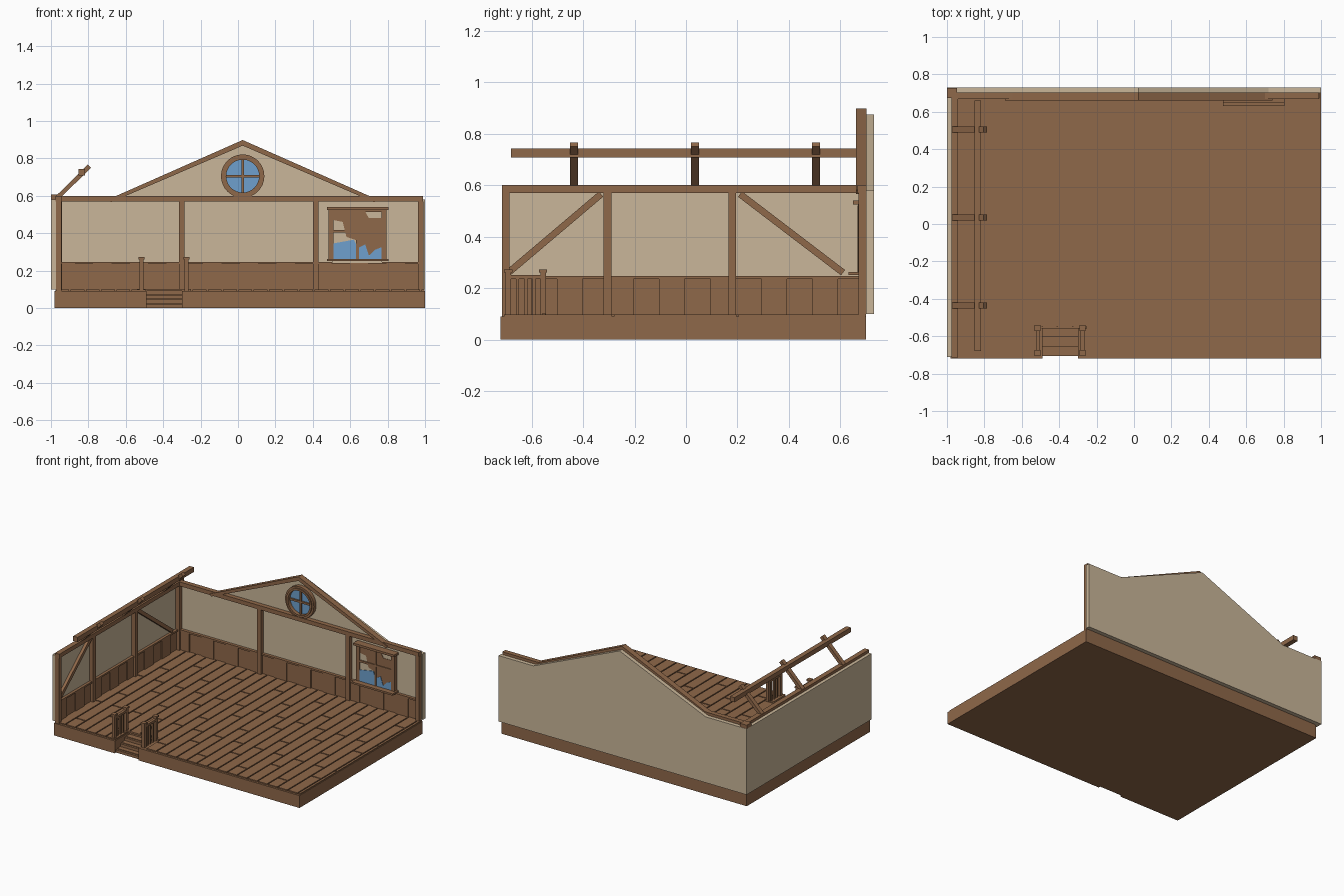
import bpy, bmesh, math
from mathutils import Matrix, Vector

old = bpy.data.objects.get("Cube")
if old:
    bpy.data.objects.remove(old, do_unlink=True)


def material(name, rgb):
    m = bpy.data.materials.new(name)
    m.use_nodes = True
    m.diffuse_color = (*rgb, 1)
    m.node_tree.nodes["Principled BSDF"].inputs["Base Color"].default_value = (*rgb, 1)
    return m


WOOD = material("brown wood", (0.275, 0.138, 0.067))
PLASTER = material("tan plaster", (0.59, 0.47, 0.32))
GLASS = material("blue glass", (0.156, 0.352, 0.61))


def finish(name, bm, mat):
    bmesh.ops.recalc_face_normals(bm, faces=bm.faces)
    mesh = bpy.data.meshes.new(name)
    bm.to_mesh(mesh)
    bm.free()
    mesh.materials.append(mat)
    ob = bpy.data.objects.new(name, mesh)
    bpy.context.collection.objects.link(ob)
    return ob


def boxes(name, spans, mat=WOOD):
    """One object made of boxes, each given as x, y and z ranges."""
    bm = bmesh.new()
    for span in spans:
        mid = Vector([(a + b) / 2 for a, b in span])
        size = [b - a for a, b in span]
        bmesh.ops.create_cube(bm, size=1, matrix=Matrix.Translation(mid) @ Matrix.Diagonal((*size, 1)))
    return finish(name, bm, mat)


def prism(name, outline, axis, lo, hi, mat=WOOD):
    """Extrude a flat outline along x (outline in y, z) or y (outline in x, z)."""
    bm = bmesh.new()
    place = (lambda p: (lo, *p)) if axis == "x" else (lambda p: (p[0], lo, p[1]))
    face = bm.faces.new([bm.verts.new(place(p)) for p in outline])
    out = bmesh.ops.extrude_face_region(bm, geom=[face])
    move = (hi - lo, 0, 0) if axis == "x" else (0, hi - lo, 0)
    bmesh.ops.translate(bm, vec=move, verts=[v for v in out["geom"] if isinstance(v, bmesh.types.BMVert)])
    return finish(name, bm, mat)


def strip(a, b, width):
    """Rectangle outline around the line from a to b."""
    a, b = Vector(a), Vector(b)
    d = (b - a).normalized() * width / 2
    n = Vector((-d.y, d.x))
    return [a + n, b + n, b - n, a - n]


# Base with a notch for the steps
WEST, EAST, SOUTH, NORTH = -0.98, 1.0, -0.72, 0.70
STEP_W, STEP_E, STEP_N = -0.49, -0.30, -0.55
TOP = 0.09
boxes("base", [((WEST, EAST), (STEP_N, NORTH), (0, TOP)),
               ((WEST, STEP_W), (SOUTH, STEP_N), (0, TOP)),
               ((STEP_E, EAST), (SOUTH, STEP_N), (0, TOP))])

# Floor boards in staggered lengths, cut round the notch
FLOOR, GAP, WIDE, LONG = 0.098, 0.004, 0.0815, 0.483
planks = []
x, column = WEST, 0
while x < EAST - 0.02:
    x_end = min(x + WIDE, EAST)
    cut = x_end > STEP_W + 0.01 and x < STEP_E - 0.01
    start = STEP_N if cut else SOUTH + 0.01
    seam = (0.20, 0.20, 0.38, 0.20, 0.53)[column % 4 + 1 if column else 0]
    seams = [seam - LONG * k for k in (2, 1, 0, -1)]
    ends = [start] + [s for s in seams if start + 0.03 < s < 0.66] + [NORTH]
    for a, b in zip(ends, ends[1:]):
        planks.append(((x + GAP, x_end - GAP), (a + GAP, b - GAP), (TOP, FLOOR)))
    x, column = x_end, column + 1
boxes("floor_boards", planks)

# Steps
boxes("steps", [((STEP_W, STEP_E), (-0.705 + 0.05 * i, STEP_N), (0.025 * i, 0.025 * i + 0.02))
                for i in range(3)]
      + [((STEP_W, STEP_E), (-0.69 + 0.05 * i, STEP_N), (0.025 * i, 0.025 * i + 0.025)) for i in range(3)])
boxes("step_nosing", [((-0.54, -0.25), (-0.56, -0.545), (TOP, 0.102))])

# Stair railings
for side, rx in (("right", -0.515), ("left", -0.275)):
    parts = []
    for py in (-0.69, -0.555):
        parts.append(((rx - 0.011, rx + 0.011), (py - 0.011, py + 0.011), (TOP, 0.26)))
        parts.append(((rx - 0.016, rx + 0.016), (py - 0.016, py + 0.016), (0.26, 0.272)))
    for py in (-0.655, -0.622, -0.59):
        parts.append(((rx - 0.006, rx + 0.006), (py - 0.006, py + 0.006), (TOP, 0.236)))
    parts.append(((rx - 0.01, rx + 0.01), (-0.69, -0.555), (0.235, 0.25)))
    boxes(side + "_railing", parts)

# Plaster walls
prism("back_wall", [(-1, 0.1), (1, 0.1), (1, 0.58), (0.72, 0.58), (0.025, 0.875), (-0.67, 0.58), (-1, 0.58)],
      "y", 0.70, 0.73, PLASTER)
boxes("right_wall", [((-1, -0.973), (-0.71, 0.70), (0.1, 0.58))], PLASTER)

# Wainscot boards of alternating depth, with a cap rail
DADO = 0.235


def wainscot(lo, hi, count):
    step = (hi - lo) / count
    return [(lo + i * step, lo + (i + 1) * step, 0.007 * (i % 2)) for i in range(count)]


boxes("back_wainscot", [((a, b), (0.683 + d, 0.70), (TOP, DADO)) for a, b, d in wainscot(-0.97, 0.99, 20)])
boxes("right_wainscot", [((-0.974, -0.958 - d), (a, b), (TOP, DADO)) for a, b, d in wainscot(-0.70, 0.69, 14)])
boxes("cap_rails", [((-0.97, 0.99), (0.678, 0.70), (DADO, 0.247)),
                    ((-0.974, -0.953), (-0.70, 0.69), (DADO, 0.247))])

# Posts and top beams
BEAM = 0.57
boxes("back_posts", [((px - 0.015, px + 0.015), (0.67, 0.70), (TOP, BEAM))
                     for px in (-0.957, -0.30, 0.415, 0.977)])
boxes("right_posts", [((-0.974, -0.944), (py - 0.015, py + 0.015), (TOP, BEAM))
                      for py in (-0.70, -0.305, 0.18)])
boxes("back_beam", [((-0.975, 0.99), (0.667, 0.702), (BEAM, 0.60))])
boxes("right_beam", [((-0.976, -0.94), (-0.715, 0.70), (BEAM, 0.60))])
boxes("corner_cap", [((-1, -0.945), (0.675, 0.728), (0.58, 0.606))])

# Slanted braces on the right wall
for name, a, b in (("front_brace", (-0.69, 0.26), (-0.33, 0.565)), ("rear_brace", (0.21, 0.565), (0.61, 0.26))):
    prism(name, strip(a, b, 0.026), "x", -0.974, -0.952)

# Rafter stubs and purlin
for i, ry in enumerate((-0.435, 0.035, 0.505)):
    prism(f"rafter_{i + 1}", strip((-0.965, 0.59), (-0.795, 0.758), 0.024), "y", ry - 0.016, ry + 0.016)
boxes("purlin", [((-0.853, -0.818), (-0.68, 0.66), (0.708, 0.742))])

# Gable trim
prism("gable_trim", [(-0.69, 0.582), (0.025, 0.898), (0.74, 0.582), (0.73, 0.565), (0.025, 0.868), (-0.68, 0.565)],
      "y", 0.66, 0.702)

# Round window
CX, CZ = 0.025, 0.705


def ring(name, inner, outer, front, back):
    bm = bmesh.new()
    pts = [bm.verts.new((CX + r, y, CZ)) for r, y in ((inner, front), (outer, front), (outer, back), (inner, back))]
    edges = [bm.edges.new((pts[i], pts[(i + 1) % 4])) for i in range(4)]
    bmesh.ops.spin(bm, geom=pts + edges, cent=(CX, 0, CZ), axis=(0, 1, 0), angle=math.tau, steps=32)
    bmesh.ops.remove_doubles(bm, verts=bm.verts, dist=0.0005)
    ob = finish(name, bm, WOOD)
    bpy.ops.object.select_all(action="DESELECT")
    ob.select_set(True)
    bpy.context.view_layer.objects.active = ob
    bpy.ops.object.shade_smooth_by_angle()


ring("round_frame_outer", 0.10, 0.116, 0.672, 0.702)
ring("round_frame_inner", 0.088, 0.102, 0.664, 0.702)
circle = [(CX + 0.095 * math.cos(math.tau * i / 32), CZ + 0.095 * math.sin(math.tau * i / 32)) for i in range(32)]
prism("round_glass", circle, "y", 0.692, 0.699, GLASS)
boxes("round_bars", [((CX - 0.007, CX + 0.007), (0.68, 0.70), (CZ - 0.09, CZ + 0.09)),
                     ((CX - 0.09, CX + 0.09), (0.681, 0.70), (CZ - 0.007, CZ + 0.007))])

# Square window
boxes("window_frame", [((0.485, 0.511), (0.668, 0.70), (0.255, 0.525)),
                       ((0.767, 0.793), (0.668, 0.70), (0.255, 0.525)),
                       ((0.485, 0.793), (0.668, 0.70), (0.512, 0.528)),
                       ((0.475, 0.805), (0.648, 0.70), (0.524, 0.54)),
                       ((0.475, 0.805), (0.632, 0.70), (0.25, 0.263))])
boxes("window_bars", [((0.632, 0.646), (0.667, 0.70), (0.26, 0.52)),
                      ((0.505, 0.77), (0.668, 0.70), (0.403, 0.417))])
boxes("window_backing", [((0.505, 0.77), (0.677, 0.682), (0.24, 0.52))], PLASTER)
prism("window_shade", [(0.51, 0.47), (0.56, 0.46), (0.58, 0.38), (0.64, 0.36), (0.64, 0.29), (0.72, 0.28),
                       (0.767, 0.30), (0.767, 0.48), (0.70, 0.48), (0.68, 0.515), (0.51, 0.515)],
      "y", 0.674, 0.678)
prism("window_glass", [(0.51, 0.263), (0.767, 0.263), (0.767, 0.325), (0.73, 0.31), (0.70, 0.28), (0.68, 0.34),
                       (0.64, 0.32), (0.62, 0.365), (0.51, 0.345)], "y", 0.671, 0.675, GLASS)
